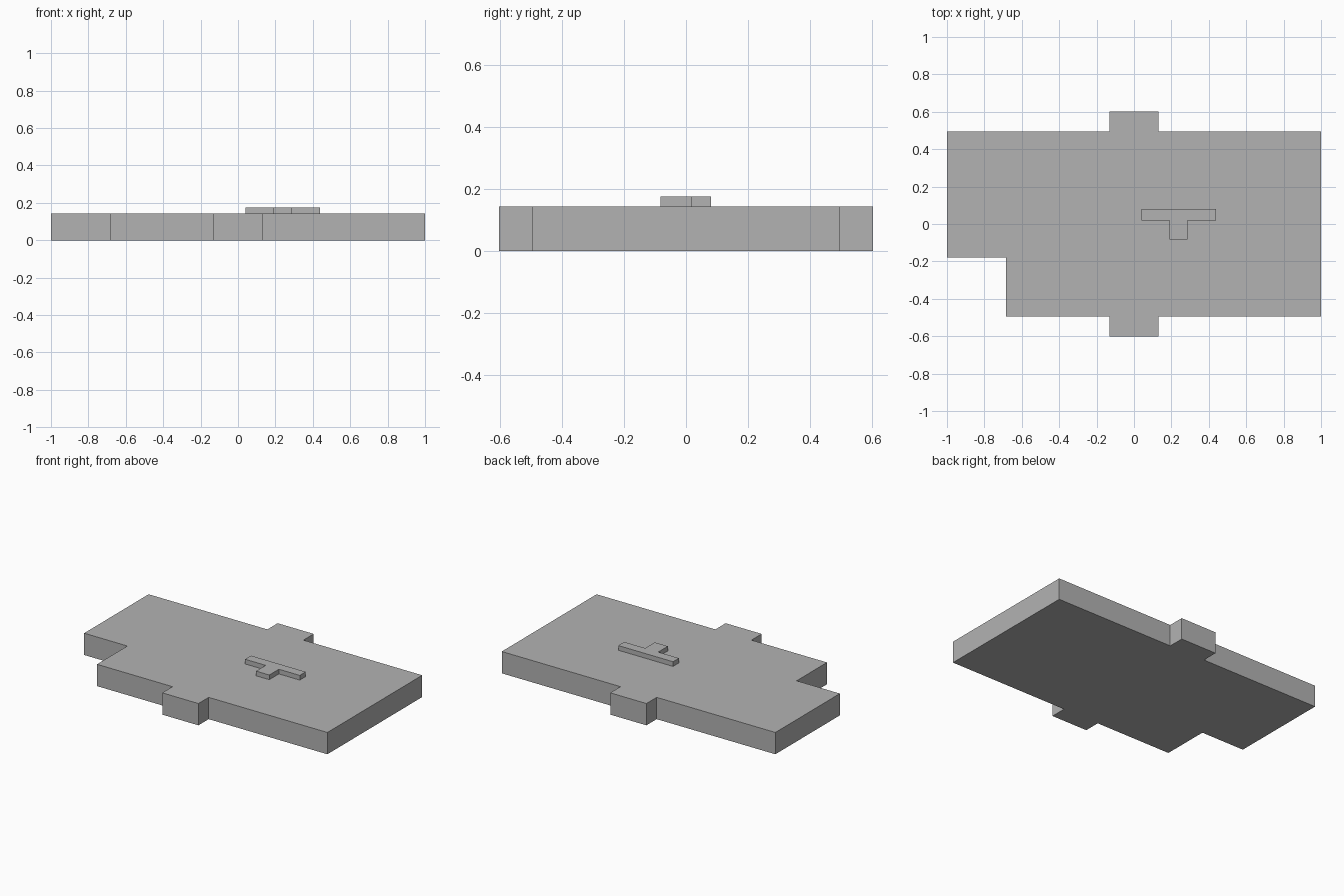
import bpy
import bmesh

cube = bpy.data.objects.get("Cube")
if cube:
    bpy.data.objects.remove(cube, do_unlink=True)

# Single flat grey
grey = bpy.data.materials.new("plain_grey")
grey.use_nodes = True
colour = (0.45, 0.45, 0.45, 1)
grey.diffuse_color = colour
grey.node_tree.nodes["Principled BSDF"].inputs["Base Color"].default_value = colour


def extrude_outline(name, outline, bottom, top):
    """Closed flat outline raised into a solid slab."""
    bm = bmesh.new()
    base = bm.faces.new([bm.verts.new((x, y, bottom)) for x, y in outline])
    raised = bmesh.ops.extrude_face_region(bm, geom=[base], use_keep_orig=True)
    for item in raised["geom"]:
        if isinstance(item, bmesh.types.BMVert):
            item.co.z = top
    bmesh.ops.recalc_face_normals(bm, faces=bm.faces)
    mesh = bpy.data.meshes.new(name)
    bm.to_mesh(mesh)
    bm.free()
    mesh.materials.append(grey)
    obj = bpy.data.objects.new(name, mesh)
    bpy.context.collection.objects.link(obj)
    return obj


half_depth, tab_depth, tab = 0.495, 0.602, 0.132
slab_top = 0.144

# Main slab with a notched front right corner and a tab front and back
extrude_outline("base_slab", [
    (-1, -0.178), (-0.684, -0.178), (-0.684, -half_depth),
    (-tab, -half_depth), (-tab, -tab_depth), (tab, -tab_depth), (tab, -half_depth),
    (1, -half_depth), (1, half_depth),
    (tab, half_depth), (tab, tab_depth), (-tab, tab_depth), (-tab, half_depth),
    (-1, half_depth),
], 0, slab_top)

# Raised T-shaped ridge on top
extrude_outline("raised_tee", [
    (0.19, -0.082), (0.286, -0.082), (0.286, 0.018), (0.439, 0.018),
    (0.439, 0.08), (0.039, 0.08), (0.039, 0.018), (0.19, 0.018),
], slab_top, 0.175)
